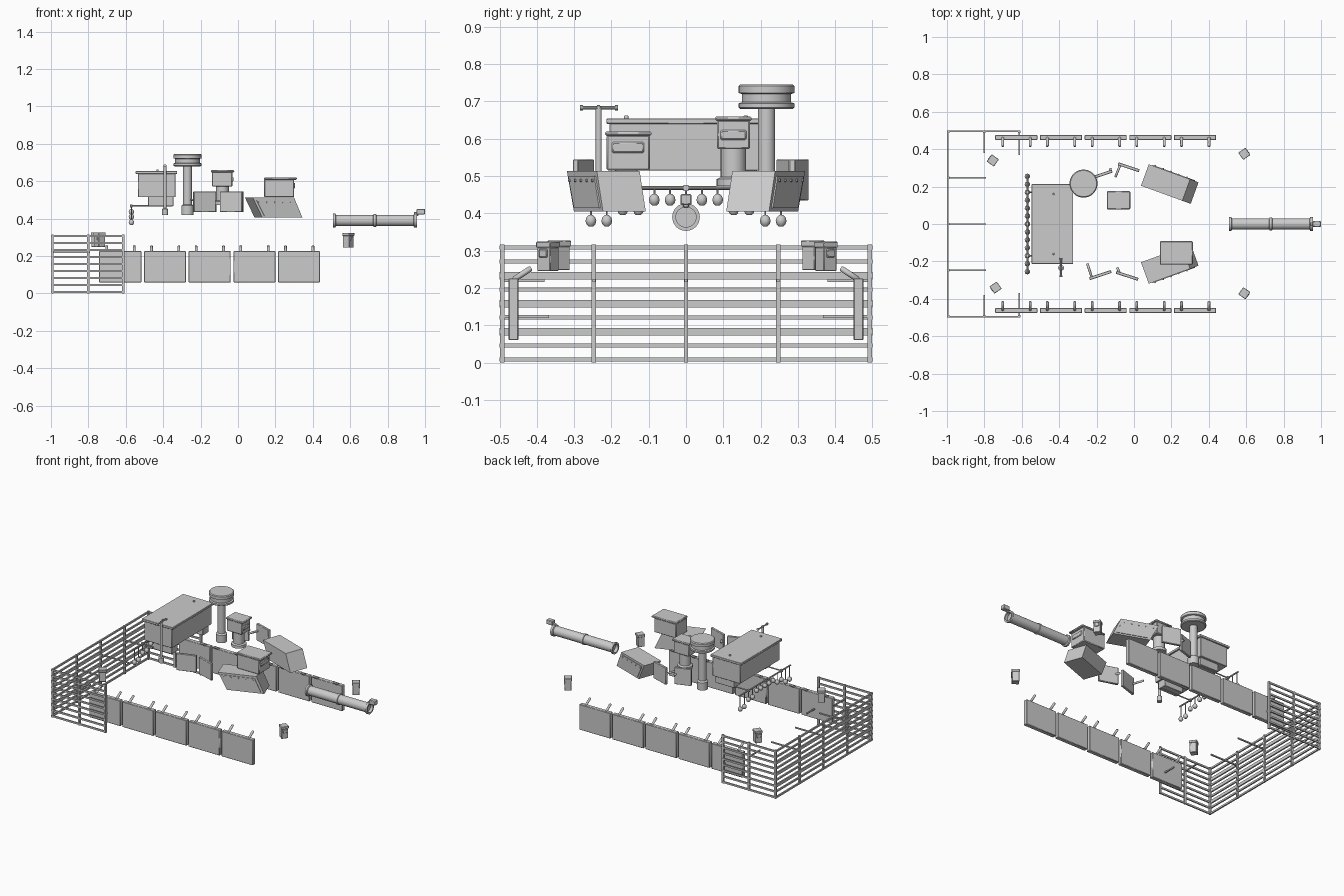
import bpy, bmesh, math
from mathutils import Vector, Matrix


def box(bm, c, s, yaw=0.0):
    m = Matrix.Translation(c) @ Matrix.Rotation(yaw, 4, 'Z') @ Matrix.Diagonal((*s, 1))
    bmesh.ops.create_cube(bm, size=1, matrix=m)


def span(bm, x, y, z):
    box(bm, [(a[0] + a[1]) / 2 for a in (x, y, z)], [a[1] - a[0] for a in (x, y, z)])


def lathe(bm, prof, origin, axis=(0, 0, 1), n=28):
    # revolve (radius, height) pairs around an axis
    q = Vector((0, 0, 1)).rotation_difference(Vector(axis)).to_matrix().to_4x4()
    m = Matrix.Translation(origin) @ q
    rings = []
    for r, h in prof:
        rings.append([bm.verts.new(m @ Vector((r * math.cos(math.tau * i / n), r * math.sin(math.tau * i / n), h)))
                      for i in range(n)])
    for a, b in zip(rings, rings[1:]):
        for i in range(n):
            bm.faces.new((a[i], a[(i + 1) % n], b[(i + 1) % n], b[i]))
    bm.faces.new(rings[0][::-1])
    bm.faces.new(rings[-1])


def rod(bm, a, b, r, n=10):
    d = Vector(b) - Vector(a)
    lathe(bm, [(r, 0), (r, d.length)], a, d, n)


def prism(bm, prof, w, m):
    # extrude an (x, z) profile sideways by w
    a = [bm.verts.new(m @ Vector((x, -w / 2, z))) for x, z in prof]
    b = [bm.verts.new(m @ Vector((x, w / 2, z))) for x, z in prof]
    n = len(prof)
    bm.faces.new(a)
    bm.faces.new(b[::-1])
    for i in range(n):
        bm.faces.new((a[i], b[i], b[(i + 1) % n], a[(i + 1) % n]))


def finish(name, bm, bevel=0.0):
    bmesh.ops.recalc_face_normals(bm, faces=bm.faces)
    me = bpy.data.meshes.new(name)
    bm.to_mesh(me)
    bm.free()
    ob = bpy.data.objects.new(name, me)
    bpy.context.collection.objects.link(ob)
    if bevel:
        mod = ob.modifiers.new("bevel", 'BEVEL')
        mod.width, mod.segments, mod.limit_method = bevel, 1, 'ANGLE'
    bpy.ops.object.select_all(action='DESELECT')
    ob.select_set(True)
    bpy.context.view_layer.objects.active = ob
    bpy.ops.object.shade_smooth_by_angle(angle=math.radians(35))
    return ob


# rear slat cage: bars, posts and mounting struts
bm = bmesh.new()
for i in range(9):
    z = 0.008 + i * 0.0375
    h = 0.02 if i in (2, 4, 6) else 0.011
    box(bm, (-0.995, 0, z), (0.009, 1.0, h))
    for s in (-1, 1):
        box(bm, (-0.805, s * 0.496, z), (0.39, 0.008, 0.011))
for y in (-0.493, -0.247, 0, 0.247, 0.493):
    box(bm, (-0.992, y, 0.158), (0.012, 0.012, 0.316))
for y in (-0.247, 0, 0.247):
    box(bm, (-0.89, y, 0.22), (0.2, 0.008, 0.008))
for s in (-1, 1):
    for x, z, e in ((-0.80, 0.22, 0.38), (-0.613, 0.123, 0.368)):
        box(bm, (x, s * 0.493, 0.158), (0.012, 0.012, 0.316))
        box(bm, (x, s * (0.495 + e) / 2, z), (0.008, 0.495 - e, 0.008))
finish("slat_cage", bm)

# side skirts with tilted hanger arms
for s, side in ((-1, "right"), (1, "left")):
    for i in range(5):
        bm = bmesh.new()
        x = -0.742 + i * 0.239
        span(bm, (x, x + 0.225), sorted((s * 0.449, s * 0.476)), (0.06, 0.226))
        for dx in (0.04, 0.187):
            rod(bm, (x + dx, s * 0.462, 0.222), (x + dx, s * 0.415, 0.253), 0.008)
        finish(f"{side}_skirt_{i + 1}", bm, 0.004)

# barrel sleeve with collars and an open bore
bm = bmesh.new()
lathe(bm, [(0.026, 0.02), (0.026, 0), (0.037, 0), (0.037, 0.012), (0.03, 0.016), (0.03, 0.215), (0.034, 0.217),
           (0.034, 0.23), (0.03, 0.232), (0.03, 0.43), (0.037, 0.434), (0.037, 0.448), (0.027, 0.448),
           (0.027, 0.43)], (0.508, 0, 0.39), (1, 0, 0), 32)
finish("barrel_sleeve", bm)
bm = bmesh.new()
span(bm, (0.955, 1.0), (-0.015, 0.015), (0.423, 0.452))
span(bm, (0.94, 0.965), (-0.008, 0.008), (0.415, 0.435))
finish("muzzle_reference_box", bm, 0.003)

# corner camera housings
for n, (x, y, z, yaw) in enumerate(((0.59, 0.375, 0.285, 35), (0.59, -0.37, 0.285, -35),
                                    (-0.755, 0.34, 0.288, 145), (-0.74, -0.34, 0.288, 215))):
    bm = bmesh.new()
    m = math.radians(yaw)
    d = Vector((math.cos(m), math.sin(m), 0))
    p = Vector((x, y, z))
    box(bm, p - Vector((0, 0, 0.008)), (0.042, 0.042, 0.064), m)
    box(bm, p + Vector((0, 0, 0.031)), (0.047, 0.047, 0.016), m)
    box(bm, p + d * 0.022 + Vector((0, 0, 0.008)), (0.006, 0.026, 0.022), m)
    finish(f"corner_camera_{n + 1}", bm, 0.002)

# rear stowage box with lid
bm = bmesh.new()
span(bm, (-0.535, -0.335), (-0.205, 0.205), (0.515, 0.642))
span(bm, (-0.547, -0.325), (-0.213, 0.213), (0.64, 0.655))
for y in (-0.16, 0.16):
    span(bm, (-0.48, -0.345), (y - 0.03, y + 0.03), (0.467, 0.517))
    rod(bm, (-0.43, y, 0.65), (-0.43, y, 0.663), 0.006)
finish("stowage_box", bm, 0.005)

# ball and chain curtain
bm = bmesh.new()
rod(bm, (-0.57, -0.265, 0.468), (-0.57, 0.265, 0.468), 0.005)
for y in (-0.17, 0, 0.17):
    box(bm, (-0.57, y, 0.468), (0.014, 0.014, 0.016))
for y in (-0.17, 0.17):
    rod(bm, (-0.57, y, 0.468), (-0.35, y, 0.468), 0.004)
for i in range(-6, 7):
    y = i * 0.0425
    z = 0.436 if abs(i) < 3 else 0.41 if abs(i) < 5 else 0.38
    rod(bm, (-0.57, y, z), (-0.57, y, 0.468), 0.003, 6)
    lathe(bm, [(0.006, -0.015), (0.012, -0.009), (0.0145, 0), (0.012, 0.009), (0.005, 0.016)], (-0.57, y, z), n=12)
finish("ball_curtain", bm)

# sensor mast with drum head
bm = bmesh.new()
lathe(bm, [(0.033, 0.42), (0.033, 0.47), (0.023, 0.477), (0.023, 0.68), (0.07, 0.68), (0.075, 0.684),
           (0.075, 0.695), (0.066, 0.698), (0.066, 0.72), (0.075, 0.723), (0.075, 0.741), (0.07, 0.746)],
      (-0.27, 0.216, 0), n=40)
finish("sensor_mast", bm)

# wind sensor
bm = bmesh.new()
lathe(bm, [(0.016, 0.42), (0.016, 0.452), (0.008, 0.456), (0.008, 0.686)], (-0.39, -0.234, 0), n=16)
rod(bm, (-0.39, -0.28, 0.683), (-0.39, -0.186, 0.683), 0.0045)
for y in (-0.28, -0.234, -0.186):
    rod(bm, (-0.39, y - 0.004, 0.683), (-0.39, y + 0.004, 0.683), 0.008)
finish("wind_sensor", bm)

# panoramic sight on a pedestal
bm = bmesh.new()
lathe(bm, [(0.045, 0.474), (0.045, 0.492), (0.034, 0.497), (0.034, 0.575)], (-0.083, 0.127, 0))
finish("sight_pedestal", bm)
bm = bmesh.new()
span(bm, (-0.14, -0.03), (0.083, 0.171), (0.572, 0.65))
span(bm, (-0.145, -0.02), (0.078, 0.176), (0.648, 0.66))
span(bm, (-0.035, -0.025), (0.092, 0.162), (0.597, 0.624))
finish("panoramic_sight", bm, 0.004)

# gunner sight housing
bm = bmesh.new()
span(bm, (0.14, 0.3), (-0.213, -0.097), (0.515, 0.61))
span(bm, (0.138, 0.315), (-0.217, -0.092), (0.608, 0.62))
span(bm, (0.295, 0.305), (-0.199, -0.112), (0.562, 0.592))
finish("gunner_sight", bm, 0.004)

# angled cheek armour wedges with an outer panel and bolts
for s, side in ((-1, "right"), (1, "left")):
    bm = bmesh.new()
    m = Matrix.Translation((0.058, s * 0.262, 0)) @ Matrix.Rotation(-s * math.radians(20), 4, 'Z')
    prism(bm, [(0, 0.513), (0.235, 0.513), (0.283, 0.405), (0.055, 0.405)], 0.122, m)
    m2 = m @ Matrix.Translation((0, s * 0.062, 0))
    prism(bm, [(0.02, 0.5), (0.225, 0.5), (0.263, 0.415), (0.065, 0.415)], 0.006, m2)
    for i in range(5):
        p = m2 @ Vector((0.035 + i * 0.045, s * 0.002, 0.488))
        rod(bm, p, m2 @ Vector((0.035 + i * 0.045, s * 0.007, 0.488)), 0.004, 6)
    finish(f"{side}_cheek_armour", bm)

# turret side plates, each with a mounting strut
plates = (((-0.238, -0.292), (-0.122, -0.254), (-0.225, -0.288), (-0.25, -0.21)),
          ((-0.095, -0.258), (0.022, -0.296), (-0.075, -0.268), (-0.09, -0.232)),
          ((-0.215, 0.25), (-0.117, 0.283), (-0.127, 0.28), (-0.125, 0.3)),
          ((-0.085, 0.322), (0.028, 0.285), (-0.072, 0.32), (-0.1, 0.25)))
for n, (a, b, c, e) in enumerate(plates):
    bm = bmesh.new()
    a, b = Vector((*a, 0.49)), Vector((*b, 0.49))
    d = b - a
    box(bm, (a + b) / 2, (d.length, 0.016, 0.11), math.atan2(d.y, d.x))
    rod(bm, (*c, 0.5), (*e, 0.5), 0.007)
    finish(f"turret_side_plate_{n + 1}", bm, 0.004)
